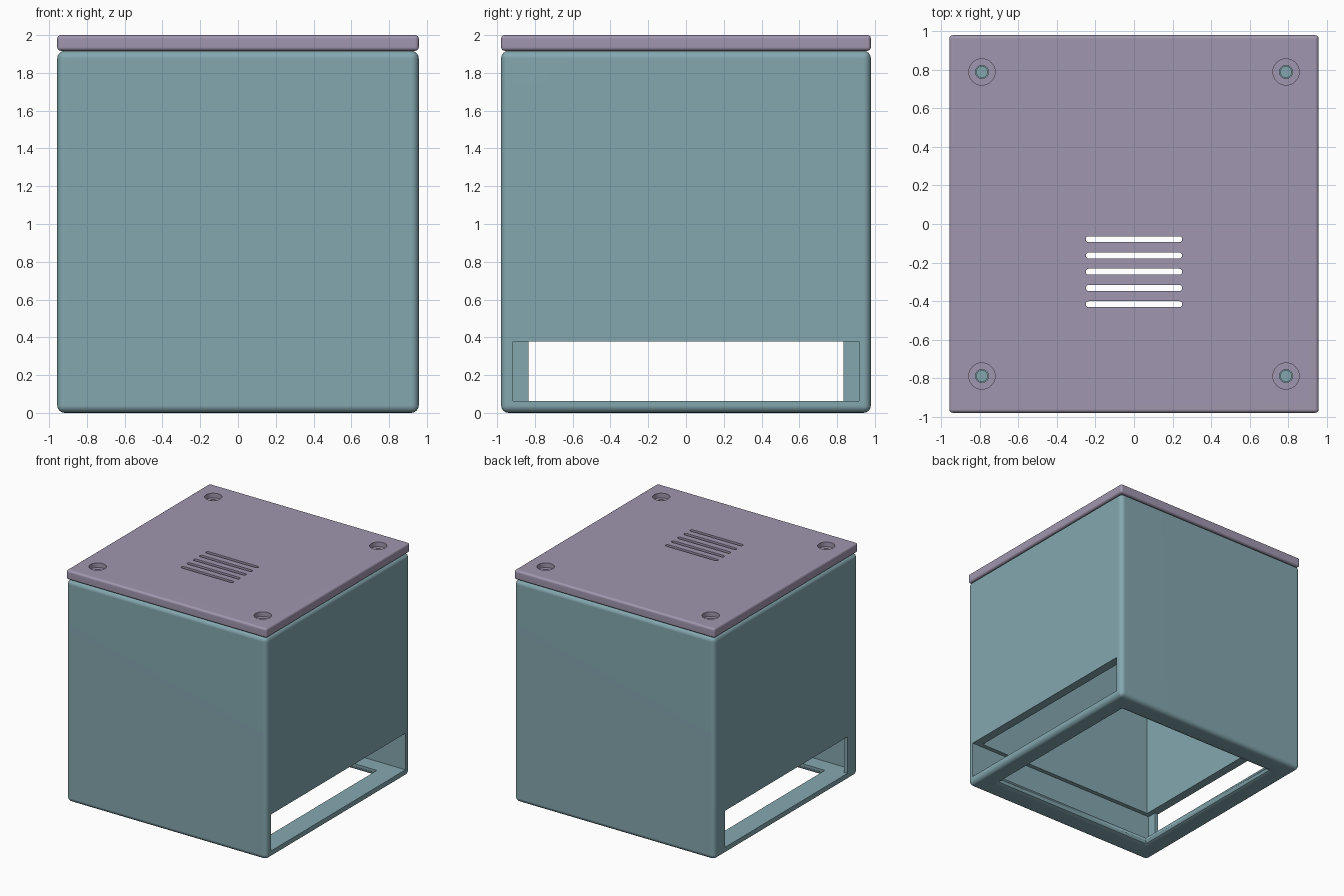
import bpy, bmesh, math
from mathutils import Matrix, Vector

if "Cube" in bpy.data.objects:
    bpy.data.objects.remove(bpy.data.objects["Cube"])


def material(name, rgb):
    m = bpy.data.materials.new(name)
    m.diffuse_color = (*rgb, 1)
    m.use_nodes = True
    m.node_tree.nodes["Principled BSDF"].inputs["Base Color"].default_value = m.diffuse_color
    return m


teal = material("muted_teal", (0.231, 0.390, 0.432))
purple = material("dusty_purple", (0.352, 0.306, 0.425))


def finish(name, bm, mat):
    me = bpy.data.meshes.new(name)
    bm.to_mesh(me)
    bm.free()
    me.materials.append(mat)
    ob = bpy.data.objects.new(name, me)
    bpy.context.collection.objects.link(ob)
    return ob


def box(name, x, y, z, mat, radius=0, segments=4, upright_only=False):
    """Box from (min, max) ranges, with optionally rounded edges."""
    bm = bmesh.new()
    bmesh.ops.create_cube(bm, size=1)
    for v in bm.verts:
        v.co = Vector([r[0] if c < 0 else r[1] for c, r in zip(v.co, (x, y, z))])
    if radius:
        edges = [e for e in bm.edges if not upright_only
                 or abs(e.verts[0].co.z - e.verts[1].co.z) > 1e-4]
        bmesh.ops.bevel(bm, geom=edges, offset=radius, segments=segments,
                        profile=0.5, affect='EDGES')
    return finish(name, bm, mat)


def cylinder(name, x, y, z, radius, mat, sides=32):
    bm = bmesh.new()
    bmesh.ops.create_cone(bm, cap_ends=True, segments=sides, radius1=radius,
                          radius2=radius, depth=z[1] - z[0],
                          matrix=Matrix.Translation((x, y, (z[0] + z[1]) / 2)))
    return finish(name, bm, mat)


def flared_hole(name, half, radius, top, mat, steps=4):
    """Square hole cutter whose lower rim flares out in a quarter round."""
    levels = [(-0.1, radius)]
    for i in range(steps + 1):
        a = math.pi / 2 * i / steps
        levels.append((radius * math.sin(a), max(radius * math.cos(a), 0)))
    # Turn the rim heights into a convex fillet of the floor edge
    levels = [(z, radius if z < 0 else
               radius - math.sqrt(max(radius ** 2 - (radius - z) ** 2, 0)))
              for z, _ in levels]
    levels.append((top, 0))
    bm = bmesh.new()
    rings = []
    for z, grow in levels:
        ring = []
        for quarter in range(4):
            cx = half * (1 if quarter in (0, 3) else -1)
            cy = half * (1 if quarter in (0, 1) else -1)
            for k in range(5):
                a = math.pi / 2 * (quarter + k / 4)
                ring.append(bm.verts.new((cx + grow * math.cos(a),
                                          cy + grow * math.sin(a), z)))
        rings.append(ring)
    for lo, hi in zip(rings, rings[1:]):
        for i in range(len(lo)):
            j = (i + 1) % len(lo)
            bm.faces.new((lo[i], lo[j], hi[j], hi[i]))
    bm.faces.new(rings[0][::-1])
    bm.faces.new(rings[-1])
    bmesh.ops.remove_doubles(bm, verts=bm.verts, dist=1e-5)
    bmesh.ops.recalc_face_normals(bm, faces=bm.faces)
    return finish(name, bm, mat)


def combine(target, tool, operation='DIFFERENCE'):
    """Apply a boolean and discard the tool object."""
    bpy.context.view_layer.objects.active = target
    mod = target.modifiers.new("boolean", 'BOOLEAN')
    mod.operation, mod.solver, mod.object = operation, 'EXACT', tool
    bpy.ops.object.modifier_apply(modifier=mod.name)
    bpy.data.objects.remove(tool, do_unlink=True)


def smooth(ob):
    bpy.ops.object.select_all(action='DESELECT')
    ob.select_set(True)
    bpy.context.view_layer.objects.active = ob
    bpy.ops.object.shade_smooth_by_angle(angle=math.radians(30))
    mod = ob.modifiers.new("weighted_normals", 'WEIGHTED_NORMAL')
    mod.keep_sharp = True


HX, HY, TOP, FLOOR = 0.957, 0.979, 1.917, 0.062
INNER, WINDOW = (-0.88, 0.88), (-0.835, 0.835)
corners = [(sx * 0.788, sy * 0.788) for sx in (-1, 1) for sy in (-1, 1)]

# Rounded housing with open top cavity
housing = box("housing", (-HX, HX), (-HY, HY), (0, TOP), teal, 0.04)
combine(housing, box("cavity", INNER, INNER, (FLOOR, 2.2), teal))

# Wide drawer channel from the right, narrower window through the left wall
combine(housing, box("channel", (-0.925, 1.2), (-0.917, 0.917), (FLOOR, 0.377), teal))
combine(housing, box("window", (-1.2, 0), WINDOW, (FLOOR, 0.377), teal))

# Floor opening with a rounded lower rim
combine(housing, flared_hole("floor_hole", 0.78, 0.04, 0.2, teal))

# Corner screw bosses with pilot holes
for x, y in corners:
    combine(housing, cylinder("boss", x, y, (1.62, TOP), 0.1, teal), 'UNION')
    combine(housing, cylinder("pilot", x, y, (1.70, 2.1), 0.028, teal))
smooth(housing)

# Lid with counterbored screw holes
lid = box("lid", (-HX, HX), (-HY, HY), (TOP, 2.0), purple, 0.019, 4)
for x, y in corners:
    combine(lid, cylinder("bore", x, y, (1.96, 2.2), 0.068, purple, 40))
    combine(lid, cylinder("screw_hole", x, y, (1.8, 2.2), 0.034, purple))

# Vent slots with round ends
for i in range(5):
    y = -0.079 - 0.0842 * i
    combine(lid, box("slot", (-0.25, 0.25), (y - 0.0155, y + 0.0155), (1.8, 2.2),
                     purple, 0.015, 5, True))
smooth(lid)
